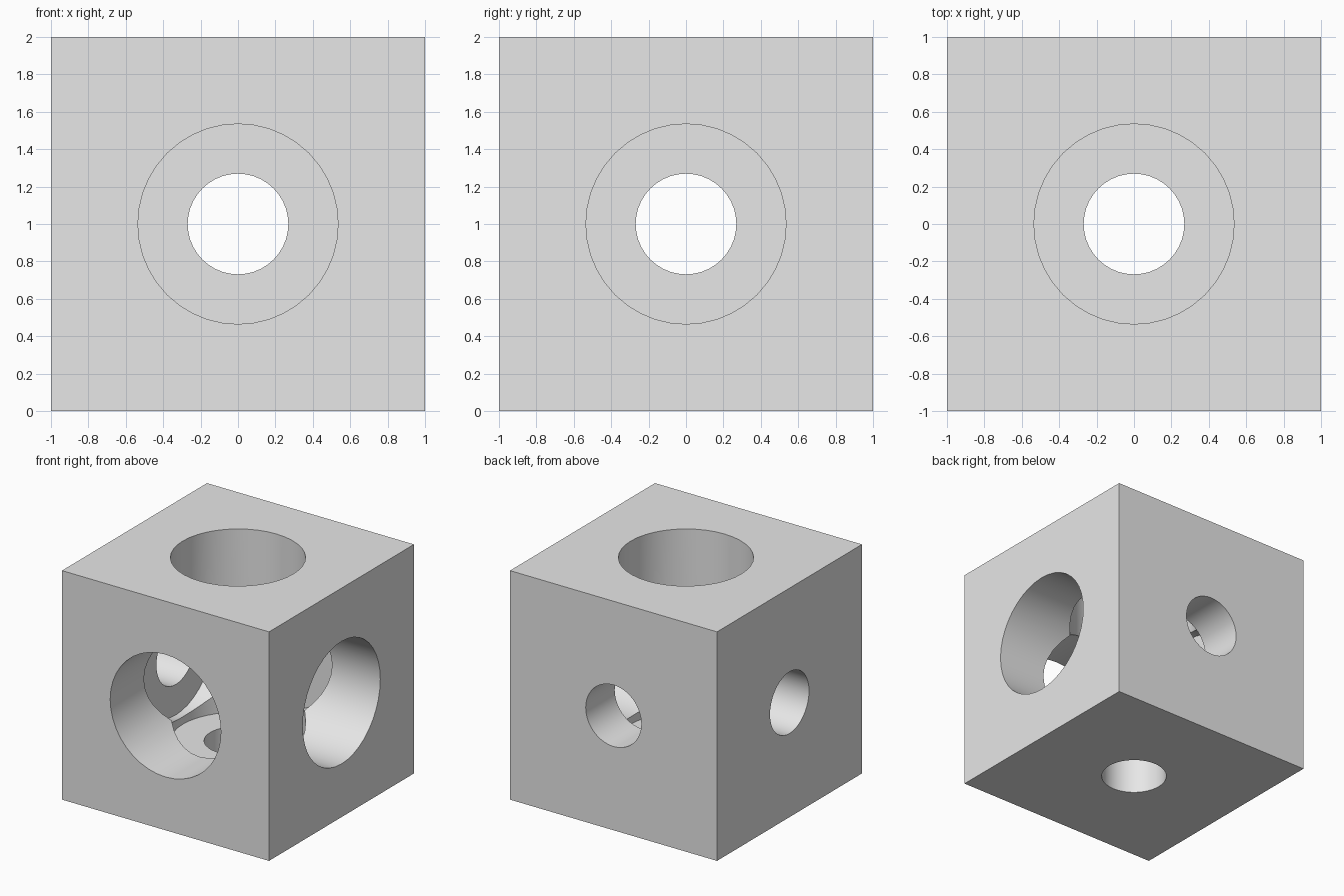
import bpy
from math import radians
from mathutils import Euler, Vector

old = bpy.data.objects.get("Cube")
if old:
    bpy.data.objects.remove(old, do_unlink=True)

CENTRE = Vector((0, 0, 1))
WIDE, NARROW = 0.535, 0.269
FLOOR = -0.6      # wide bores stop here, past the centre
OUTSIDE = 1.1     # cutters reach beyond the block

# Plain grey finish
grey = bpy.data.materials.new("light grey")
grey.use_nodes = True
colour = (0.8, 0.8, 0.8, 1)
grey.diffuse_color = colour
grey.node_tree.nodes["Principled BSDF"].inputs["Base Color"].default_value = colour

# Solid block
bpy.ops.mesh.primitive_cube_add(size=2, location=CENTRE)
block = bpy.context.object
block.name = "bored_block"
block.data.materials.append(grey)


def bore(name, radius, start, end, rotation):
    """Cut a round bore along the rotated z axis through the block."""
    middle = Vector((0, 0, (start + end) / 2))
    middle.rotate(rotation)
    bpy.ops.mesh.primitive_cylinder_add(
        vertices=40, radius=radius, depth=end - start,
        location=CENTRE + middle, rotation=rotation)
    cutter = bpy.context.object
    cutter.name = name
    cutter.hide_render = True
    cutter.data.materials.append(grey)
    cut = block.modifiers.new(name, "BOOLEAN")
    cut.operation = "DIFFERENCE"
    cut.solver = "EXACT"
    cut.object = cutter
    bpy.context.view_layer.objects.active = block
    bpy.ops.object.modifier_apply(modifier=cut.name)
    bpy.data.objects.remove(cutter, do_unlink=True)


# Stepped bores: wide from the top, +x side and front, narrow right through
directions = {
    "top": Euler((0, 0, 0)),
    "side": Euler((0, radians(90), 0)),
    "front": Euler((radians(90), 0, 0)),
}
for name, rotation in directions.items():
    bore(name + "_wide_bore", WIDE, FLOOR, OUTSIDE, rotation)
for name, rotation in directions.items():
    bore(name + "_narrow_bore", NARROW, -OUTSIDE, OUTSIDE, rotation)

# Smooth bore walls, sharp rims
bpy.ops.object.select_all(action="DESELECT")
block.select_set(True)
bpy.context.view_layer.objects.active = block
bpy.ops.object.shade_smooth_by_angle(angle=radians(30))
